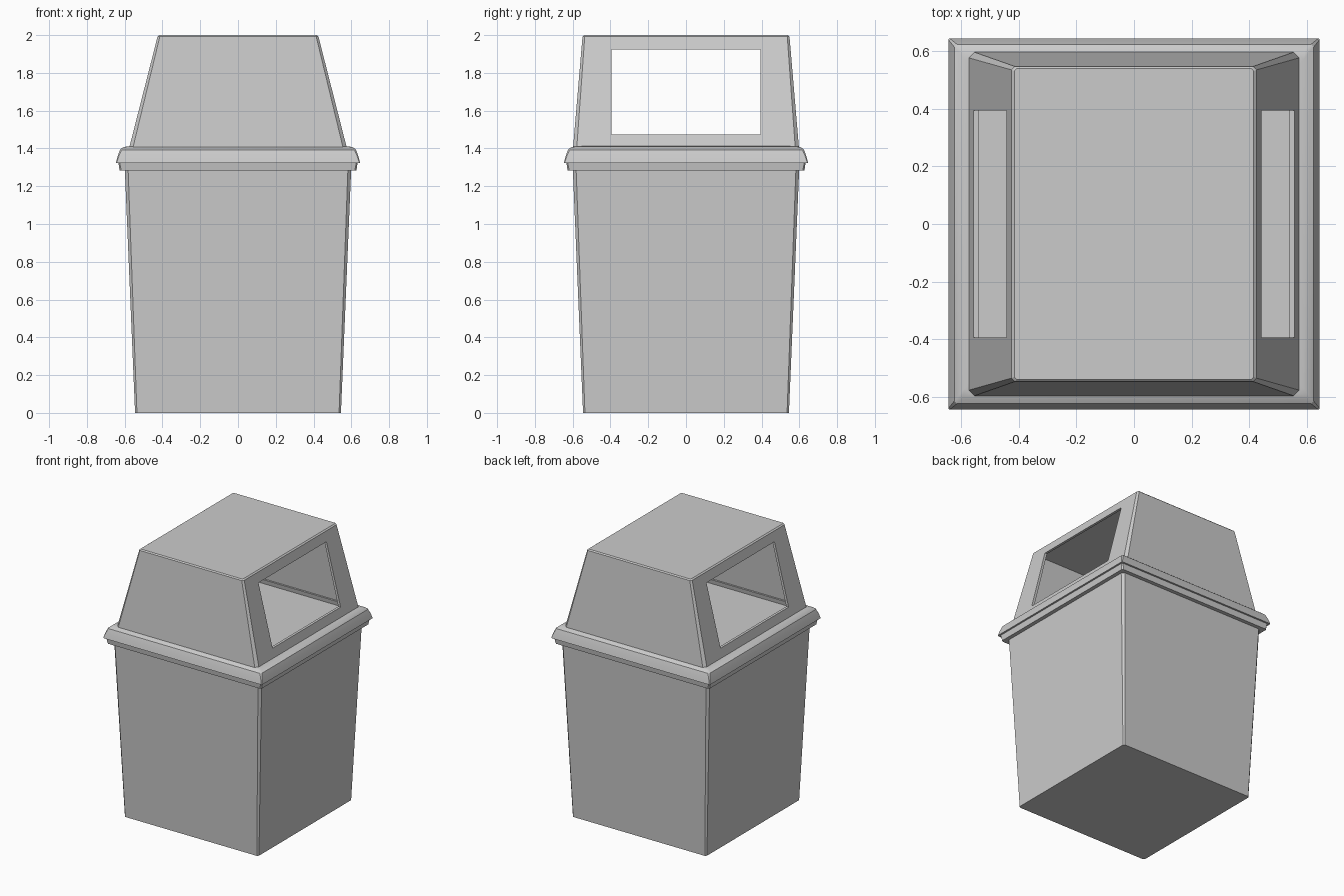
import bpy, bmesh

if "Cube" in bpy.data.objects:
    bpy.data.objects.remove(bpy.data.objects["Cube"])


def loft(name, rings, cap_start=False, cap_end=False, closed=False):
    """Skin chamfered rectangles given as (half_x, half_y, chamfer, z)."""
    bm = bmesh.new()
    loops = []
    for hx, hy, c, z in rings:
        pts = []
        for sx, sy in ((1, 1), (-1, 1), (-1, -1), (1, -1)):
            a, b = (sx * hx, sy * (hy - c)), (sx * (hx - c), sy * hy)
            pts += [a, b] if sx == sy else [b, a]
        loops.append([bm.verts.new((x, y, z)) for x, y in pts])
    pairs = list(zip(loops, loops[1:]))
    if closed:
        pairs.append((loops[-1], loops[0]))
    for lo, hi in pairs:
        for i in range(8):
            j = (i + 1) % 8
            bm.faces.new((lo[i], lo[j], hi[j], hi[i]))
    if cap_start:
        bm.faces.new(loops[0][::-1])
    if cap_end:
        bm.faces.new(loops[-1])
    if closed:
        bmesh.ops.recalc_face_normals(bm, faces=bm.faces)
    mesh = bpy.data.meshes.new(name)
    bm.to_mesh(mesh)
    bm.free()
    ob = bpy.data.objects.new(name, mesh)
    bpy.context.collection.objects.link(ob)
    return ob


def activate(ob):
    bpy.ops.object.select_all(action='DESELECT')
    ob.select_set(True)
    bpy.context.view_layer.objects.active = ob


# Tapered body, its closed top forms the floor seen through the openings
loft("body", [(0.545, 0.545, 0.010, 0), (0.603, 0.603, 0.018, 1.38)],
     cap_start=True, cap_end=True)

# Rounded collar with a stepped lower lip
profile = [(0.565, 1.412), (0.590, 1.411), (0.610, 1.405), (0.625, 1.393),
           (0.637, 1.360), (0.646, 1.324), (0.633, 1.324), (0.627, 1.282),
           (0.590, 1.282)]
rim = loft("rim", [(r, r, 0.004 + max(0, 0.646 - r) * 0.25, z)
                   for r, z in profile], closed=True)
activate(rim)
bpy.ops.object.shade_smooth_by_angle()

# Hollow lid with a fine bevel round the top
lid = loft("lid", [(0.582, 0.600, 0.020, 1.38), (0.426, 0.548, 0.012, 1.992),
                   (0.416, 0.540, 0.008, 2.0)], cap_end=True)
shell = lid.modifiers.new("shell", 'SOLIDIFY')
shell.thickness = 0.02
shell.offset = -1

# Openings on both sloping sides
bpy.ops.mesh.primitive_cube_add(size=1, location=(0, 0, 1.7))
cutter = bpy.context.object
cutter.name = "opening_cutter"
cutter.scale = (2, 0.79, 0.45)
cutter.hide_render = True
cut = lid.modifiers.new("openings", 'BOOLEAN')
cut.operation = 'DIFFERENCE'
cut.solver = 'EXACT'
cut.object = cutter
activate(lid)
for mod in ("shell", "openings"):
    bpy.ops.object.modifier_apply(modifier=mod)
bpy.data.objects.remove(cutter, do_unlink=True)
